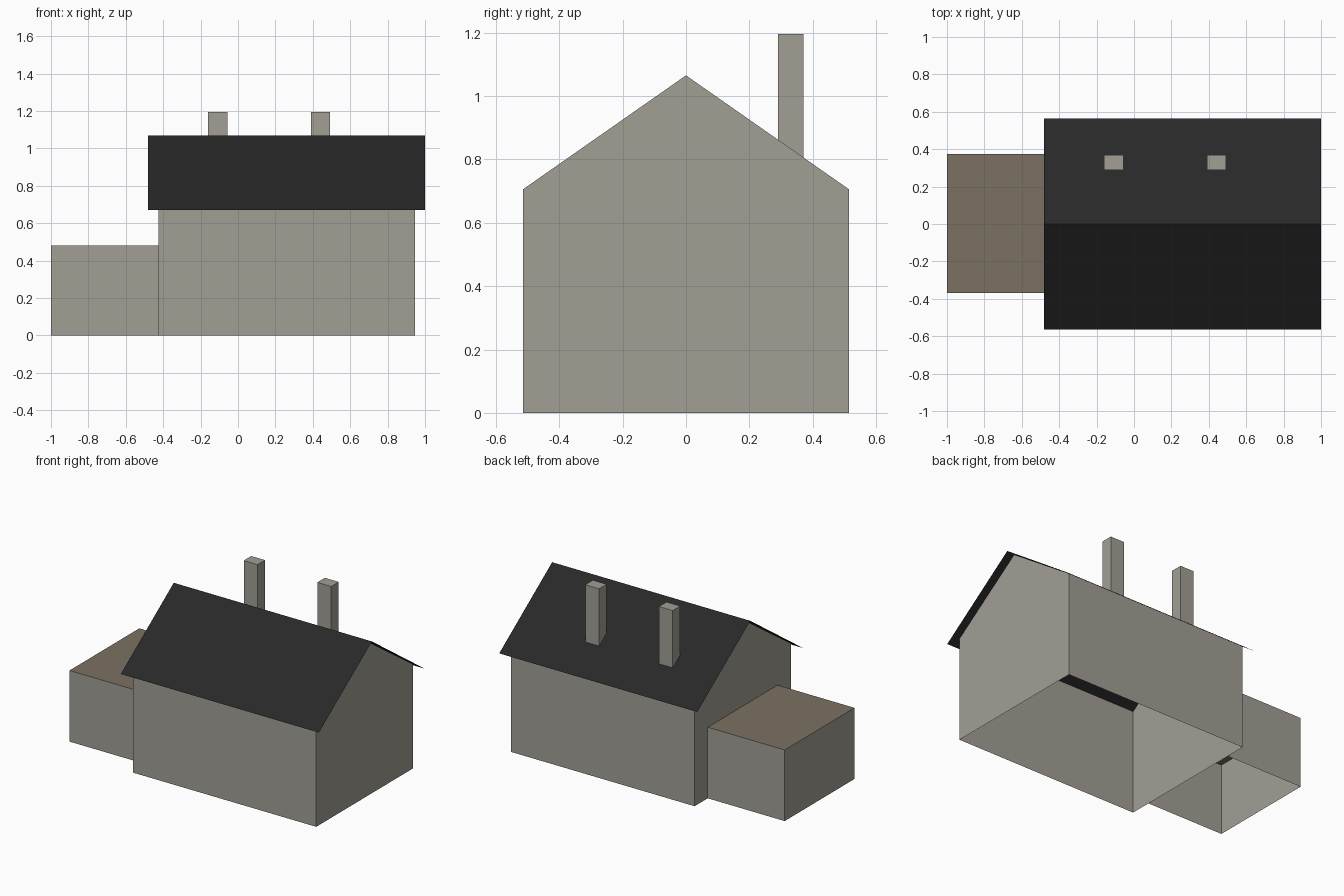
import bpy, bmesh

cube = bpy.data.objects.get("Cube")
if cube:
    bpy.data.objects.remove(cube, do_unlink=True)


def make_material(name, r, g, b):
    mat = bpy.data.materials.new(name)
    mat.use_nodes = True
    mat.diffuse_color = (r, g, b, 1)
    bsdf = next(n for n in mat.node_tree.nodes if n.type == "BSDF_PRINCIPLED")
    bsdf.inputs["Base Color"].default_value = (r, g, b, 1)
    bsdf.inputs["Roughness"].default_value = 0.9
    return mat


stone = make_material("grey stone", 0.36, 0.345, 0.30)
slate = make_material("black slate", 0.021, 0.021, 0.021)
felt = make_material("brown felt", 0.20, 0.165, 0.125)


def extrude_x(name, profile, x0, x1, mat, closed=False, caps=()):
    """Sweep a (y, z) profile from x0 to x1, capping the chosen ends."""
    bm = bmesh.new()
    ends = [[bm.verts.new((x, y, z)) for y, z in profile] for x in (x0, x1)]
    a, b = ends
    n = len(profile)
    for i in range(n if closed else n - 1):
        j = (i + 1) % n
        bm.faces.new((a[i], a[j], b[j], b[i]))
    for end in caps:
        bm.faces.new(ends[end])
    bmesh.ops.recalc_face_normals(bm, faces=bm.faces)
    mesh = bpy.data.meshes.new(name)
    bm.to_mesh(mesh)
    bm.free()
    mesh.materials.append(mat)
    obj = bpy.data.objects.new(name, mesh)
    bpy.context.collection.objects.link(obj)
    return obj


half_depth, eaves, ridge = 0.515, 0.705, 1.065
slope = (ridge - eaves) / half_depth
house_x0, house_x1 = -0.425, 0.945

# House shell: two long walls and two gables, open underneath
for name, y in (("front_wall", -half_depth), ("back_wall", half_depth)):
    extrude_x(name, [(y, 0), (y, eaves)], house_x0, house_x1, stone)
gable = [(-half_depth, 0), (half_depth, 0), (half_depth, eaves),
         (0, ridge), (-half_depth, eaves)]
for name, x in (("right_gable", house_x0), ("left_gable", house_x1)):
    mesh = bpy.data.meshes.new(name)
    mesh.from_pydata([(x, y, z) for y, z in gable], [], [range(len(gable))])
    if x < 0:
        mesh.flip_normals()
    mesh.materials.append(stone)
    bpy.context.collection.objects.link(bpy.data.objects.new(name, mesh))

# Thin pitched roof overhanging every side
extrude_x("main_roof", [(-0.565, 0.67), (0, 1.07), (0.565, 0.67)],
          -0.48, 1.0, slate)

# Flat-roofed side extension, open underneath
y0, y1, top = -0.37, 0.375, 0.48
extrude_x("extension_walls", [(y0, top), (y0, 0)], -1, house_x0, stone)
extrude_x("extension_back_wall", [(y1, 0), (y1, top)], -1, house_x0, stone)
end = bpy.data.meshes.new("extension_end_wall")
end.from_pydata([(-1, y1, 0), (-1, y0, 0), (-1, y0, top), (-1, y1, top)],
                [], [(0, 1, 2, 3)])
end.materials.append(stone)
bpy.context.collection.objects.link(bpy.data.objects.new(end.name, end))
extrude_x("extension_roof", [(y0, top), (y1, top)], -1, house_x0, felt)

# Two chimneys whose feet follow the back roof slope
near, far, chimney_top = 0.29, 0.37, 1.195
foot = [(near, ridge - slope * near), (far, ridge - slope * far),
        (far, chimney_top), (near, chimney_top)]
for name, x in (("right_chimney", -0.16), ("left_chimney", 0.39)):
    extrude_x(name, foot, x, x + 0.103, stone, closed=True, caps=(0, 1))

# Make open sheets face outward
for name, outward in (("front_wall", (0, -1, 0)), ("back_wall", (0, 1, 0)),
                      ("main_roof", (0, 0, 1)), ("extension_walls", (0, -1, 0)),
                      ("extension_back_wall", (0, 1, 0)),
                      ("extension_roof", (0, 0, 1))):
    mesh = bpy.data.objects[name].data
    if sum(a * b for a, b in zip(mesh.polygons[0].normal, outward)) < 0:
        mesh.flip_normals()
